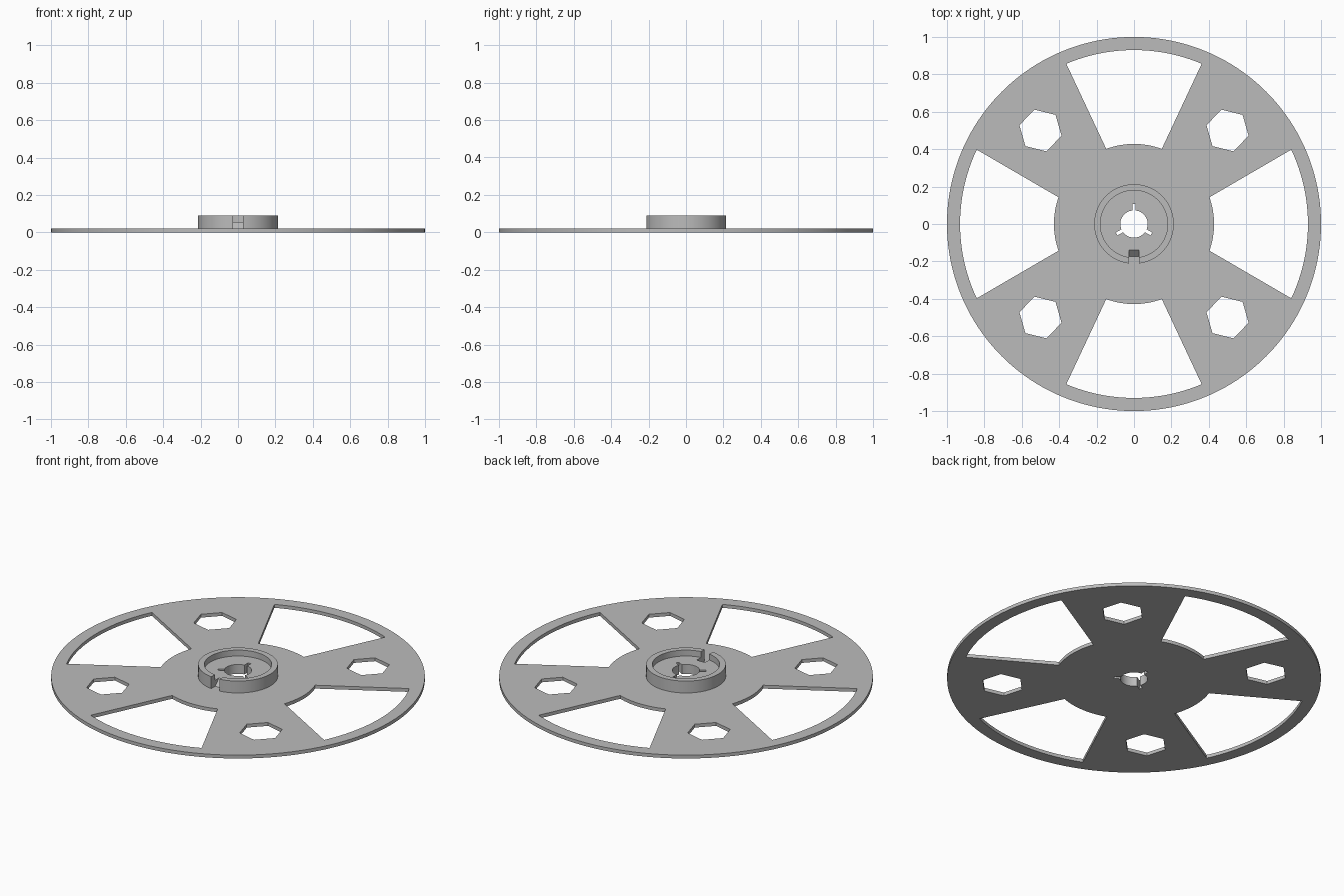
import bpy, bmesh
from math import asin, cos, sin, pi, radians
from mathutils import Vector

if "Cube" in bpy.data.objects:
    bpy.data.objects.remove(bpy.data.objects["Cube"], do_unlink=True)

PLATE, FLOOR, TOP = 0.02, 0.055, 0.09
SLOT, RAMP_IN, RAMP_OUT = 0.027, -0.138, -0.175

grey = bpy.data.materials.new("plain grey")
grey.use_nodes = True
colour = (0.5, 0.5, 0.5, 1)
grey.diffuse_color = colour
grey.node_tree.nodes["Principled BSDF"].inputs["Base Color"].default_value = colour


def polar(r, a):
    return Vector((r * cos(a), r * sin(a)))


def arc(r, start, end, steps):
    return [polar(r, start + (end - start) * i / steps) for i in range(steps + 1)]


def circle(r, steps, turn=0):
    return arc(r, turn, turn + 2 * pi, steps)[:-1]


def finish(name, mesh):
    bm = bmesh.new()
    bm.from_mesh(mesh)
    bmesh.ops.remove_doubles(bm, verts=bm.verts, dist=0.00001)
    bmesh.ops.recalc_face_normals(bm, faces=bm.faces)
    bm.to_mesh(mesh)
    bm.free()
    mesh.materials.clear()
    mesh.materials.append(grey)
    obj = bpy.data.objects.new(name, mesh)
    bpy.context.collection.objects.link(obj)
    bpy.ops.object.select_all(action='DESELECT')
    obj.select_set(True)
    bpy.context.view_layer.objects.active = obj
    bpy.ops.object.shade_smooth_by_angle(angle=radians(30))
    return obj


def slab(name, outlines, bottom, top):
    """Extrude closed outlines; inner outlines become holes."""
    curve = bpy.data.curves.new(name, 'CURVE')
    curve.dimensions = '2D'
    curve.fill_mode = 'BOTH'
    curve.extrude = (top - bottom) / 2
    for points in outlines:
        spline = curve.splines.new('POLY')
        spline.points.add(len(points) - 1)
        for p, v in zip(spline.points, points):
            p.co = (v.x, v.y, 0, 1)
        spline.use_cyclic_u = True
    temp = bpy.data.objects.new("temp", curve)
    bpy.context.collection.objects.link(temp)
    graph = bpy.context.evaluated_depsgraph_get()
    mesh = bpy.data.meshes.new_from_object(temp.evaluated_get(graph))
    bpy.data.objects.remove(temp, do_unlink=True)
    bpy.data.curves.remove(curve)
    for v in mesh.vertices:
        v.co.z += (top + bottom) / 2
    mesh.name = name
    return finish(name, mesh)


def window(middle, inner_half, outer_half):
    m, i, o = map(radians, (middle, inner_half, outer_half))
    return arc(0.93, m - o, m + o, 24) + arc(0.428, m + i, m - i, 16)


def keyed_hole(r=0.073, reach=0.107, half=0.009):
    """Round bore with three narrow radial notches."""
    points, gap = [], asin(half / r)
    for k in range(3):
        a = pi / 2 + k * 2 * pi / 3
        along, side = polar(1, a), polar(half, a + pi / 2)
        points += [along * reach - side, along * reach + side]
        points += arc(r, a + gap, a + 2 * pi / 3 - gap, 20)
    return points


def slotted_arc(r, steps=96):
    """Circle that stops at both walls of the front slot."""
    gap = asin(SLOT / r)
    return arc(r, -pi / 2 + gap, 1.5 * pi - gap, steps)


# Spoked plate with four windows and four hexagonal holes
holes = [keyed_hole()]
for angle, inner, outer in ((0, 19.5, 25.3), (90, 20.3, 22.9)):
    holes += [window(angle, inner, outer), window(angle + 180, inner, outer)]
for x in (-0.5, 0.5):
    for y in (-0.5, 0.5):
        holes.append([p + Vector((x, y)) for p in circle(0.116, 6, radians(46))])
slab("spoked_plate", [circle(1, 160)] + holes, 0, PLATE)

# Hub rim, open at the front slot
slab("hub_rim", [slotted_arc(0.213) + slotted_arc(0.18)[::-1]], PLATE, TOP)

# Raised floor inside the hub, notched behind the slot
notch = [Vector((-SLOT, RAMP_IN)), Vector((SLOT, RAMP_IN))]
slab("hub_floor", [slotted_arc(0.18) + notch, keyed_hole()], PLATE, FLOOR)

# Ramp leading from the slot up to the hub floor
profile = [(RAMP_IN, PLATE), (RAMP_OUT, PLATE), (RAMP_IN, FLOOR)]
verts = [(x, y, z) for x in (-SLOT, SLOT) for y, z in profile]
faces = [(0, 1, 2), (5, 4, 3)] + [(i, i + 3, (i + 1) % 3 + 3, (i + 1) % 3) for i in range(3)]
ramp = bpy.data.meshes.new("slot_ramp")
ramp.from_pydata(verts, [], faces)
finish("slot_ramp", ramp)
